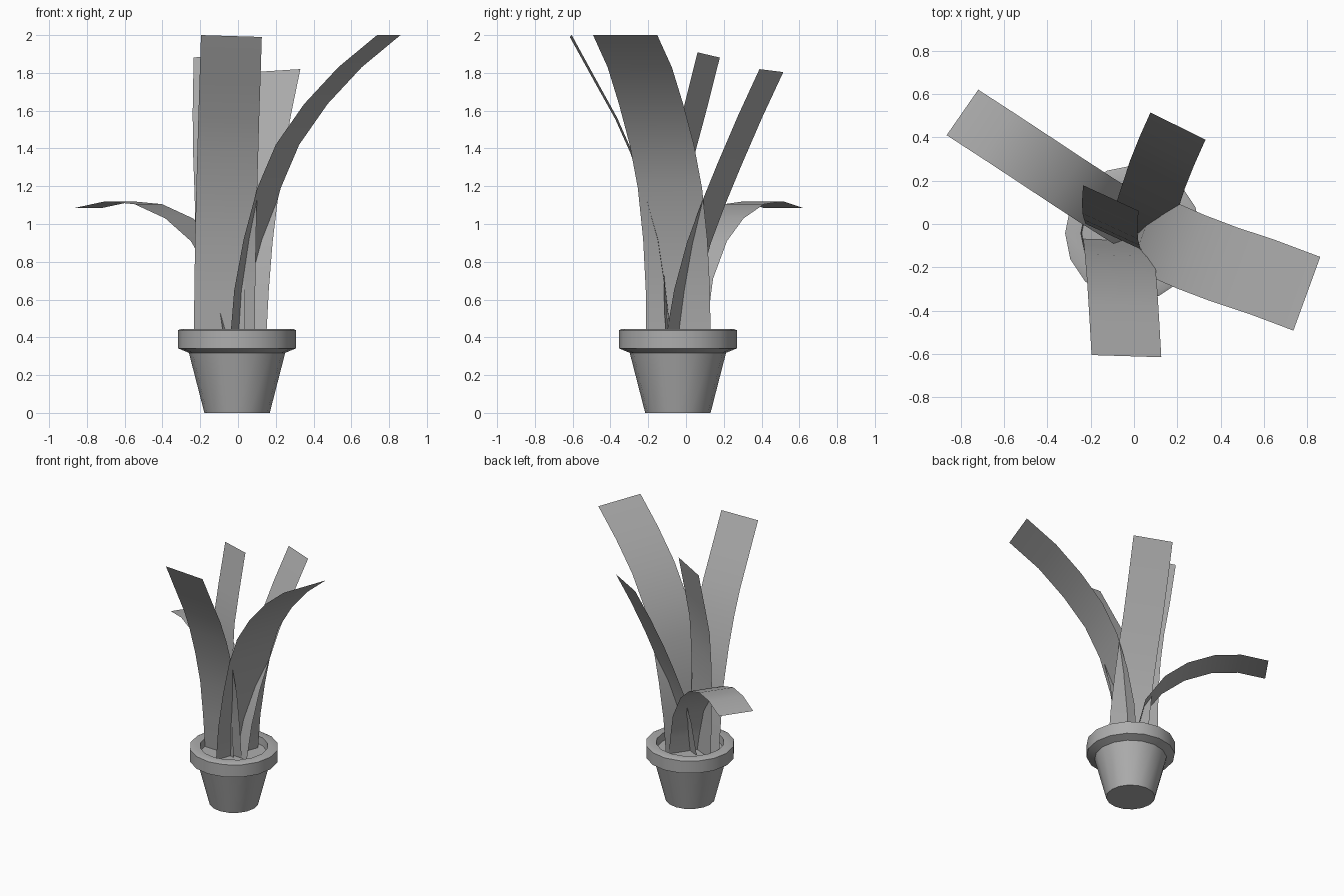
import bpy, bmesh, math

if "Cube" in bpy.data.objects:
    bpy.data.objects.remove(bpy.data.objects["Cube"])

CX, CY = -0.005, -0.043      # pot axis
SIDES = 16

# Dark grey shared by all parts
GREY = bpy.data.materials.new("dark_grey")
GREY.diffuse_color = (0.42, 0.42, 0.42, 1)
GREY.use_nodes = True
GREY.node_tree.nodes["Principled BSDF"].inputs["Base Color"].default_value = GREY.diffuse_color


def finish(name, bm, angle=35):
    mesh = bpy.data.meshes.new(name)
    bm.to_mesh(mesh)
    bm.free()
    mesh.materials.append(GREY)
    obj = bpy.data.objects.new(name, mesh)
    bpy.context.collection.objects.link(obj)
    bpy.ops.object.select_all(action='DESELECT')
    obj.select_set(True)
    bpy.context.view_layer.objects.active = obj
    bpy.ops.object.shade_smooth_by_angle(angle=math.radians(angle))
    return obj


def lathe(name, profile, cap_start=False, cap_end=False):
    """Revolve (radius, z) points around the pot axis."""
    bm = bmesh.new()
    rings = []
    for r, z in profile:
        rings.append([bm.verts.new((CX + r * math.cos(2 * math.pi * i / SIDES),
                                    CY + r * math.sin(2 * math.pi * i / SIDES), z))
                      for i in range(SIDES)])
    for a, b in zip(rings, rings[1:]):
        for i in range(SIDES):
            j = (i + 1) % SIDES
            bm.faces.new((a[i], a[j], b[j], b[i]))
    if cap_start:
        bm.faces.new(rings[0][::-1])
    if cap_end:
        bm.faces.new(rings[-1])
    return finish(name, bm)


def leaf(name, path, half, tilt=0.0):
    """Flat ribbon along a centre path with a constant half-width vector."""
    bm = bmesh.new()
    hx, hy = half
    rows = []
    for i, (x, y, z) in enumerate(path):
        dz = tilt * i / (len(path) - 1)
        rows.append((bm.verts.new((x - hx, y - hy, z - dz)),
                     bm.verts.new((x + hx, y + hy, z + dz))))
    for a, b in zip(rows, rows[1:]):
        bm.faces.new((a[0], a[1], b[1], b[0]))
    return finish(name, bm)


# Pot with flared rim and inner wall
lathe("pot", [(0.173, 0), (0.255, 0.318), (0.313, 0.342),
              (0.313, 0.437), (0.300, 0.443), (0.240, 0.443), (0.235, 0.37)],
      cap_start=True)

# Soil disc
lathe("soil", [(0.236, 0.385)], cap_end=True)

# Leaves
leaf("front_leaf", [(-0.073, -0.075, 0.385), (-0.070, -0.105, 0.65),
                    (-0.066, -0.145, 0.92), (-0.060, -0.215, 1.17),
                    (-0.054, -0.29, 1.38), (-0.049, -0.37, 1.56),
                    (-0.043, -0.47, 1.74), (-0.035, -0.61, 1.995)],
     (0.161, -0.005), -0.005)

leaf("right_leaf", [(0.020, -0.040, 0.385), (0.042, -0.043, 0.65),
                    (0.092, -0.057, 0.92), (0.164, -0.085, 1.19),
                    (0.262, -0.128, 1.42), (0.412, -0.185, 1.635),
                    (0.593, -0.245, 1.83), (0.798, -0.322, 2.0)],
     (0.062, 0.170))

leaf("back_right_leaf", [(0.022, -0.045, 0.385), (0.036, 0.0, 0.65),
                         (0.056, 0.068, 0.90), (0.083, 0.15, 1.12),
                         (0.108, 0.228, 1.31), (0.153, 0.34, 1.57),
                         (0.203, 0.452, 1.812)],
     (0.127, -0.063), 0.008)

leaf("back_left_leaf", [(-0.09, -0.050, 0.385), (-0.092, -0.058, 0.65),
                        (-0.096, -0.058, 0.92), (-0.102, -0.040, 1.17),
                        (-0.110, -0.010, 1.39), (-0.112, 0.046, 1.60),
                        (-0.107, 0.12, 1.895)],
     (0.128, -0.059), 0.014)

leaf("left_leaf", [(0.0, 0.0, 0.385), (-0.02, 0.013, 0.52),
                   (-0.06, 0.038, 0.71), (-0.177, 0.112, 0.91),
                   (-0.312, 0.20, 1.03), (-0.475, 0.308, 1.105),
                   (-0.63, 0.41, 1.12), (-0.792, 0.515, 1.085)],
     (0.073, 0.105))
